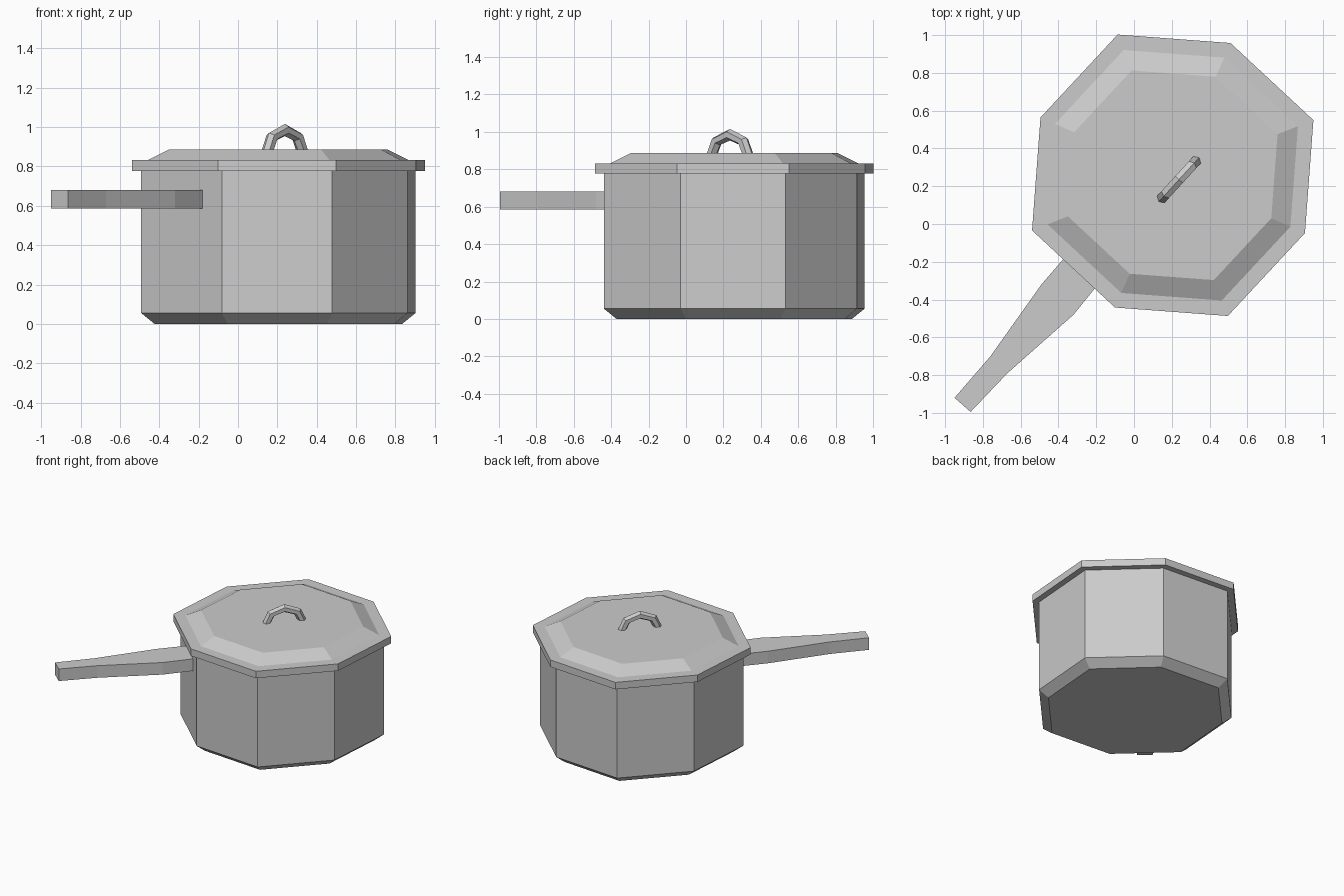
import bpy, bmesh
from math import sin, cos, radians
from mathutils import Vector

cube = bpy.data.objects.get("Cube")
if cube:
    bpy.data.objects.remove(cube, do_unlink=True)

metal = bpy.data.materials.new("grey metal")
grey = (0.6, 0.6, 0.6, 1)
metal.diffuse_color = grey
metal.use_nodes = True
metal.node_tree.nodes["Principled BSDF"].inputs["Base Color"].default_value = grey

CENTRE = Vector((0.205, 0.258, 0))


def loft(name, rings):
    """Skin a list of matching point rings and cap both ends."""
    bm = bmesh.new()
    loops = [[bm.verts.new(p) for p in ring] for ring in rings]
    n = len(loops[0])
    for a, b in zip(loops, loops[1:]):
        for i in range(n):
            j = (i + 1) % n
            bm.faces.new((a[i], a[j], b[j], b[i]))
    bm.faces.new(loops[0])
    bm.faces.new(loops[-1])
    bmesh.ops.recalc_face_normals(bm, faces=bm.faces)
    mesh = bpy.data.meshes.new(name)
    bm.to_mesh(mesh)
    bm.free()
    mesh.materials.append(metal)
    obj = bpy.data.objects.new(name, mesh)
    bpy.context.collection.objects.link(obj)
    return obj


def octagon(scale, z):
    """Slightly uneven eight-sided ring: long and short corners alternate."""
    ring = []
    for k in range(8):
        r = scale * (0.764 if k % 2 else 0.8)
        a = radians(21.4 + 45 * k)
        ring.append(CENTRE + Vector((r * cos(a), r * sin(a), z)))
    return ring


# Pot body with chamfered base
loft("pot_body", [octagon(0.845, 0), octagon(0.936, 0.055), octagon(0.936, 0.79)])

# Lid with flat rim and raised centre
loft("lid", [octagon(1, 0.777), octagon(1, 0.832), octagon(0.89, 0.832), octagon(0.745, 0.886)])

# Tapered long handle, as left and right outline points
outline = [((-0.335, -0.14), (-0.17, -0.295)),
           ((-0.49, -0.32), (-0.32, -0.48)),
           ((-0.76, -0.70), (-0.67, -0.79)),
           ((-0.95, -0.92), (-0.865, -0.995))]
loft("long_handle", [[(*l, 0.585), (*r, 0.585), (*r, 0.68), (*l, 0.68)] for l, r in outline])

# Arched lid grip: six-sided tube swept along a five-point arch
along = Vector((cos(radians(47.5)), sin(radians(47.5)), 0))
across = Vector((-along.y, along.x, 0))
middle = Vector((0.238, 0.235, 0))
arch = [(-0.13, 0.88, 170), (-0.096, 0.95, 140), (0, 0.985, 90), (0.096, 0.95, 40), (0.13, 0.88, 10)]
rings = []
for s, z, lean in arch:
    base = middle + along * s + Vector((0, 0, z))
    flat = z < 0.9
    out = along * cos(radians(lean)) + Vector((0, 0, 0 if flat else sin(radians(lean))))
    rings.append([base + 0.031 * (out * cos(radians(60 * k)) + across * sin(radians(60 * k)))
                  for k in range(6)])
loft("lid_grip", rings)
